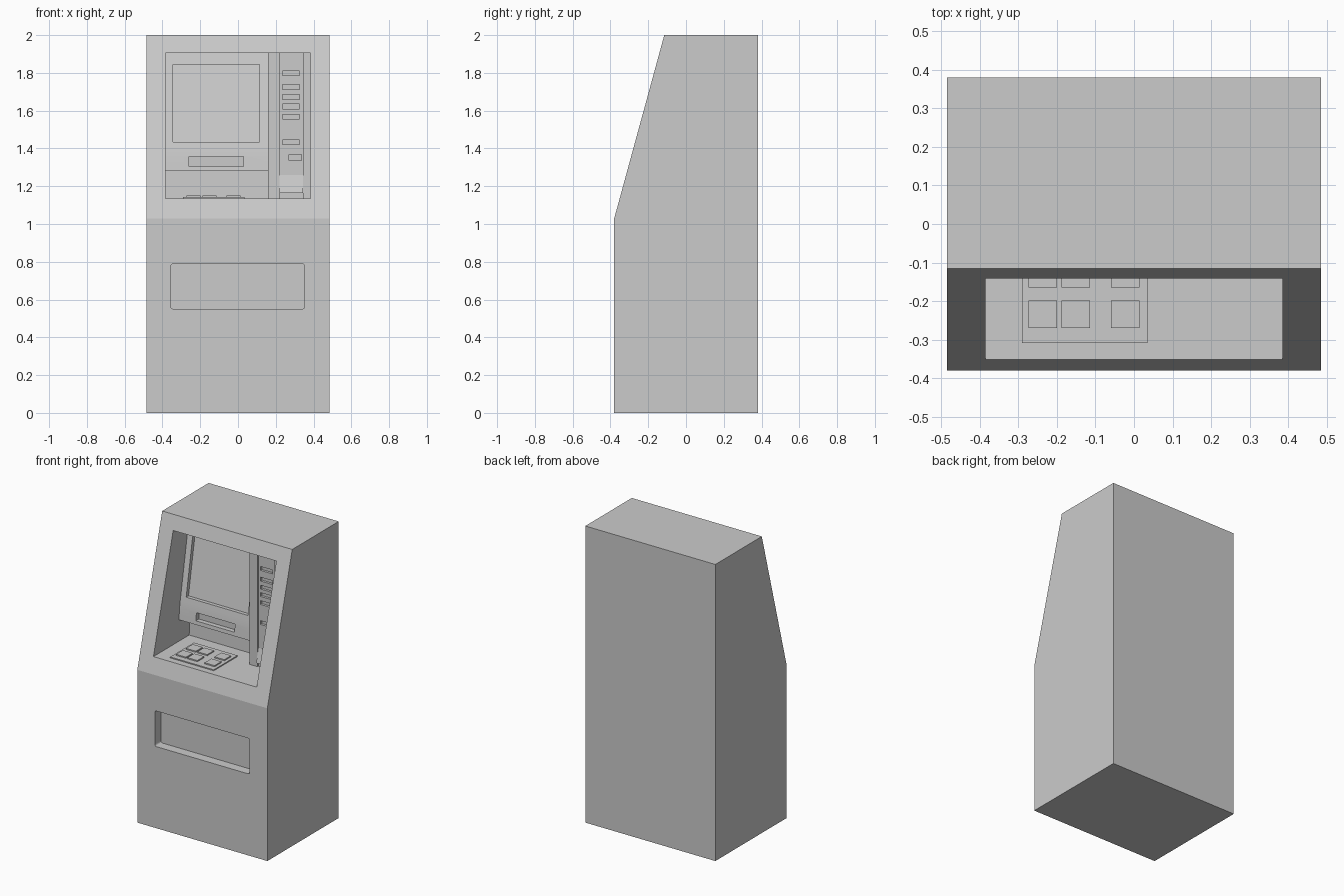
import bpy, bmesh, math

cube = bpy.data.objects.get("Cube")
if cube:
    bpy.data.objects.remove(cube, do_unlink=True)

grey = bpy.data.materials.new("light_grey")
grey.use_nodes = True
COLOUR = (0.6, 0.6, 0.6, 1)
grey.diffuse_color = COLOUR
grey.node_tree.nodes["Principled BSDF"].inputs["Base Color"].default_value = COLOUR


def add_prism(bm, x0, x1, profile):
    """Extrude a (y, z) outline from x0 to x1."""
    face = bm.faces.new([bm.verts.new((x0, y, z)) for y, z in profile])
    moved = bmesh.ops.extrude_face_region(bm, geom=[face])["geom"]
    verts = [v for v in moved if isinstance(v, bmesh.types.BMVert)]
    bmesh.ops.translate(bm, verts=verts, vec=(x1 - x0, 0, 0))


def rect(y0, y1, z0, z1):
    return [(y0, z0), (y1, z0), (y1, z1), (y0, z1)]


def make(name, prisms, bevel=0):
    """One object from a list of (x0, x1, profile) prisms."""
    bm = bmesh.new()
    for prism in prisms:
        add_prism(bm, *prism)
    if bevel:
        along_y = [e for e in bm.edges if abs(e.verts[0].co.y - e.verts[1].co.y) > 0.01]
        bmesh.ops.bevel(bm, geom=along_y, offset=bevel, segments=3, affect='EDGES', profile=0.5)
    bmesh.ops.recalc_face_normals(bm, faces=bm.faces)
    mesh = bpy.data.meshes.new(name)
    bm.to_mesh(mesh)
    bm.free()
    mesh.materials.append(grey)
    obj = bpy.data.objects.new(name, mesh)
    bpy.context.collection.objects.link(obj)
    return obj


def cut(obj, cutter):
    mod = obj.modifiers.new("cut", 'BOOLEAN')
    mod.operation, mod.solver, mod.object = 'DIFFERENCE', 'EXACT', cutter
    bpy.context.view_layer.objects.active = obj
    bpy.ops.object.modifier_apply(modifier=mod.name)
    bpy.data.objects.remove(cutter, do_unlink=True)


FLOOR, ROOF, SIDE = 1.135, 1.905, 0.385

# Cabinet with the console opening and the lower tray
cabinet = make("cabinet", [(-0.485, 0.485, [(-0.38, 0), (0.38, 0), (0.38, 2), (-0.115, 2), (-0.38, 1.03)])])
cut(cabinet, make("opening_cutter", [(-SIDE, SIDE, [(-0.5, FLOOR), (0.03, FLOOR), (0.06, ROOF), (-0.5, ROOF)])]))
cut(cabinet, make("tray_cutter", [(-0.355, 0.352, rect(-0.5, -0.316, 0.55, 0.79))], bevel=0.012))


# Sloping screen panel with a curved lower lip
def slope_y(z):
    return -0.066 + (z - 1.4) * 0.18


screen_panel = make("screen_panel", [(-SIDE, 0.17, [
    (-0.08, 1.28), (-0.076, 1.32), (-0.072, 1.36), (slope_y(1.4), 1.4),
    (slope_y(ROOF), ROOF), (0.07, ROOF), (0.07, 1.28)])])
z0, z1 = 1.435, 1.845
cut(screen_panel, make("screen_cutter", [(-0.345, 0.115, [
    (-0.3, z0), (slope_y(z0) + 0.025, z0), (slope_y(z1) + 0.025, z1), (-0.3, z1)])]))
cut(screen_panel, make("cash_slot_cutter", [(-0.26, 0.028, rect(-0.3, -0.045, 1.305, 1.358))]))

# Upright frame posts beside the reader panel
for name, x0, x1 in (("centre_post", 0.16, 0.22), ("side_post", 0.345, SIDE)):
    make(name, [(x0, x1, rect(-0.106, 0.07, FLOOR, ROOF))])

# Reader panel with rows of slots
reader_panel = make("reader_panel", [(0.22, 0.345, rect(-0.096, 0.07, FLOOR, ROOF))])
slots = [(0.235, 0.325, rect(-0.2, -0.08, z - 0.013, z + 0.013))
         for z in (1.798, 1.726, 1.672, 1.622, 1.568, 1.433)]
slots.append((0.27, 0.335, rect(-0.2, -0.08, 1.335, 1.368)))
cut(reader_panel, make("slot_cutter", slots))

# Sloped receipt holder
make("receipt_holder", [(0.22, 0.345, [(-0.12, 1.165), (-0.09, 1.165), (-0.09, 1.26), (-0.097, 1.26)])])

# Keypad plate and keys
make("keypad_plate", [(-0.29, 0.035, rect(-0.308, -0.055, FLOOR - 0.005, FLOOR + 0.007))])
for row, y in enumerate((-0.27, -0.165)):
    for col, x in enumerate((-0.273, -0.188, -0.06)):
        make(f"key_{row}_{col}", [(x, x + 0.074, rect(y, y + 0.072, FLOOR + 0.005, FLOOR + 0.015))])

# Smooth only the curved lip
bpy.ops.object.select_all(action='DESELECT')
screen_panel.select_set(True)
bpy.context.view_layer.objects.active = screen_panel
bpy.ops.object.shade_smooth_by_angle(angle=math.radians(30))
